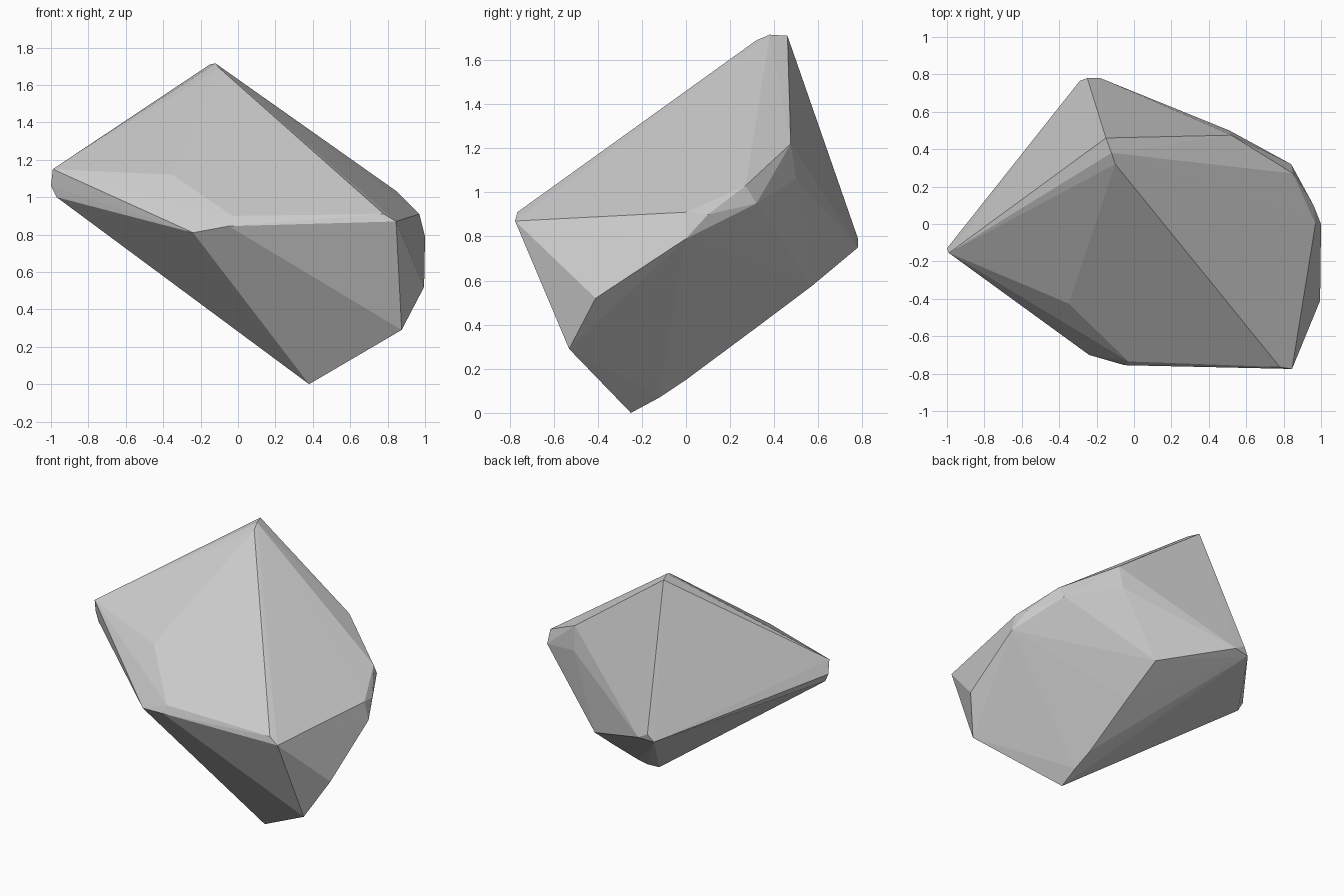
import bpy, bmesh

# Key corners of the chipped boulder, grouped by region
corners = {
    "peak": [(-0.15, 0.46, 1.71), (-0.12, 0.38, 1.715), (-0.10, 0.32, 1.69), (-0.155, 0.49, 1.62)],
    "left_tip": [(-0.99, -0.155, 1.15), (-1.0, -0.13, 1.06), (-0.97, -0.14, 1.0)],
    "front_ridge": [(-0.35, -0.425, 1.12), (-0.24, -0.70, 0.81), (-0.05, -0.755, 0.845),
                    (-0.03, -0.735, 0.90), (0.78, -0.765, 0.91), (0.845, -0.775, 0.87),
                    (0.875, -0.53, 0.29)],
    "right_side": [(0.995, -0.41, 0.52), (1.0, 0.0, 0.79), (0.97, 0.0, 0.91), (0.96, 0.10, 0.90),
                   (0.85, 0.27, 1.03), (0.84, 0.32, 0.95), (0.52, 0.475, 1.22), (0.51, 0.50, 1.06)],
    "back": [(-0.29, 0.765, 0.74), (-0.25, 0.78, 0.79), (-0.18, 0.78, 0.75)],
    "underside": [(0.38, -0.25, 0.0), (0.38, -0.12, 0.07), (0.36, 0.0, 0.15),
                  (0.33, 0.33, 0.395), (0.30, 0.57, 0.575), (0.17, 0.61, 0.62)],
}

# Wrap a faceted skin around the corners
bm = bmesh.new()
for group in corners.values():
    for p in group:
        bm.verts.new(p)
res = bmesh.ops.convex_hull(bm, input=bm.verts[:])
loose = [v for v in bm.verts if not v.link_faces]
bmesh.ops.delete(bm, geom=loose, context='VERTS')
bmesh.ops.recalc_face_normals(bm, faces=bm.faces[:])

mesh = bpy.data.meshes.new("boulder")
bm.to_mesh(mesh)
bm.free()
boulder = bpy.data.objects.new("boulder", mesh)
bpy.context.collection.objects.link(boulder)

# Broad planes stay flat
for poly in mesh.polygons:
    poly.use_smooth = False
